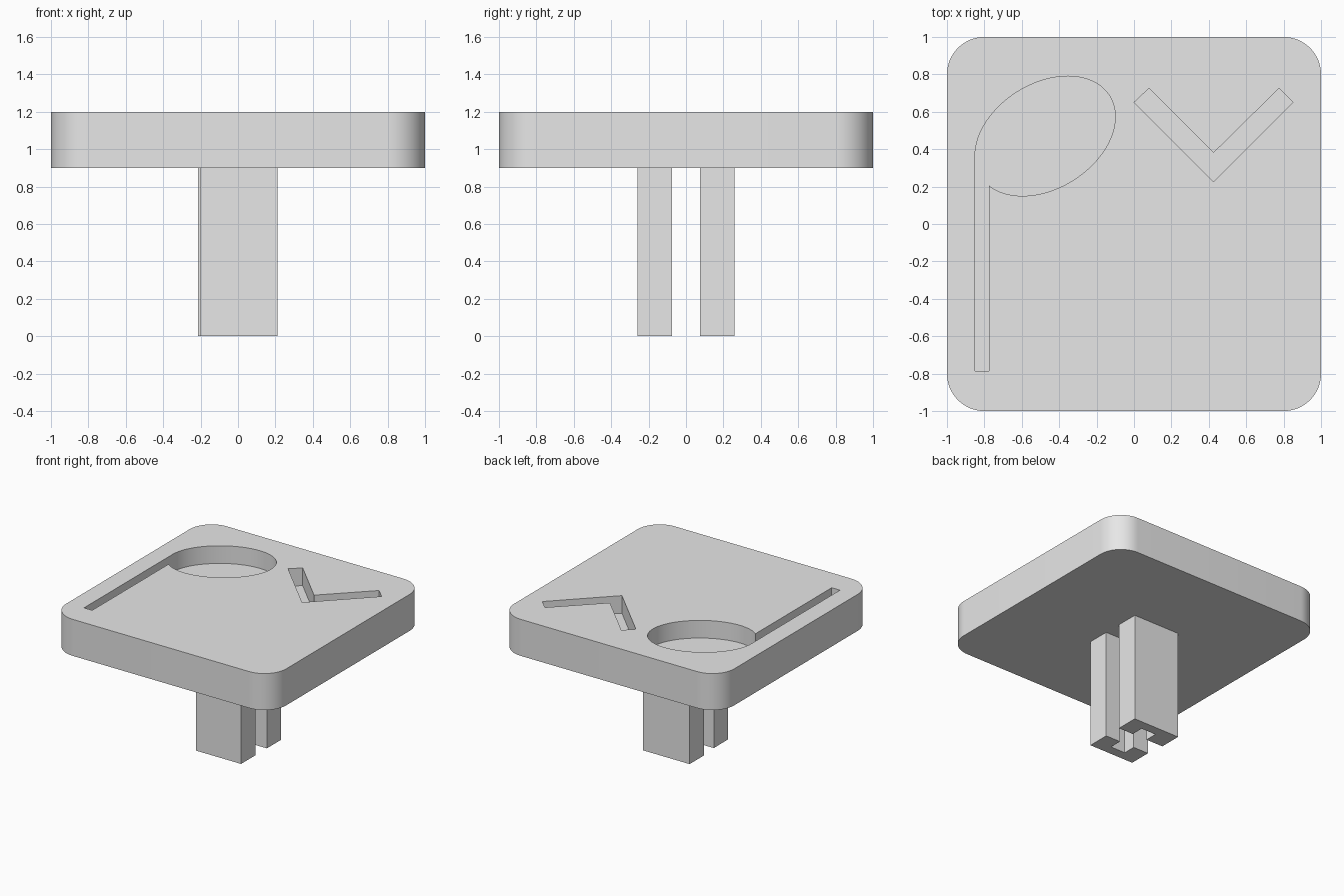
import bpy
import bmesh
from math import pi, cos, sin, radians

cube = bpy.data.objects.get("Cube")
if cube:
    bpy.data.objects.remove(cube, do_unlink=True)

grey = bpy.data.materials.new("light_grey")
grey.use_nodes = True
grey.diffuse_color = (0.8, 0.8, 0.8, 1)
grey.node_tree.nodes["Principled BSDF"].inputs["Base Color"].default_value = (0.8, 0.8, 0.8, 1)

CAP_BOTTOM, CAP_TOP = 0.9, 1.2
POCKET_FLOOR = CAP_TOP - 0.145


def prism(name, outline, z0, z1):
    """Extrude a counter-clockwise outline from z0 up to z1."""
    bm = bmesh.new()
    base = bm.faces.new([bm.verts.new((x, y, z0)) for x, y in outline])
    top = bmesh.ops.extrude_face_region(bm, geom=[base])["geom"]
    verts = [v for v in top if isinstance(v, bmesh.types.BMVert)]
    bmesh.ops.translate(bm, verts=verts, vec=(0, 0, z1 - z0))
    bmesh.ops.recalc_face_normals(bm, faces=bm.faces)
    mesh = bpy.data.meshes.new(name)
    bm.to_mesh(mesh)
    bm.free()
    mesh.materials.append(grey)
    obj = bpy.data.objects.new(name, mesh)
    bpy.context.collection.objects.link(obj)
    return obj


def activate(obj):
    bpy.ops.object.select_all(action='DESELECT')
    obj.select_set(True)
    bpy.context.view_layer.objects.active = obj


def carve(target, cutter):
    """Subtract the cutter, then discard it."""
    cutter.hide_render = True
    mod = target.modifiers.new("carve", 'BOOLEAN')
    mod.operation = 'DIFFERENCE'
    mod.solver = 'EXACT'
    mod.object = cutter
    activate(target)
    bpy.ops.object.modifier_apply(modifier=mod.name)
    bpy.data.objects.remove(cutter, do_unlink=True)


# Cap plate with rounded corners
radius, steps = 0.2, 16
outline = []
for corner, (sx, sy) in enumerate([(1, 1), (-1, 1), (-1, -1), (1, -1)]):
    for i in range(steps + 1):
        a = (corner + i / steps) * pi / 2
        outline.append((sx * (1 - radius) + radius * cos(a),
                        sy * (1 - radius) + radius * sin(a)))
cap = prism("cap_plate", outline, CAP_BOTTOM, CAP_TOP)

# Tilted oval pocket running into a long straight slot
slot_left, slot_right, slot_end = -0.85, -0.775, -0.785
start, count = -pi + 0.6435, 80
oval = [(slot_left, slot_end), (slot_right, slot_end)]
for i in range(count + 1):
    t = start + (pi - start) * i / count
    oval.append((-0.475 + 0.375 * cos(t), 0.47 + 0.32 * sin(t + 0.33)))
carve(cap, prism("oval_cutter", oval, POCKET_FLOOR, CAP_TOP + 0.1))

# Chevron pocket
chevron = [(0, 0.65), (0.425, 0.225), (0.85, 0.65),
           (0.775, 0.725), (0.425, 0.38), (0.08, 0.725)]
carve(cap, prism("chevron_cutter", chevron, POCKET_FLOOR, CAP_TOP + 0.1))

activate(cap)
bpy.ops.object.shade_smooth_by_angle(angle=radians(30))

# Two U-shaped stem halves facing each other across a gap
inner, outer, notch = 0.075, 0.26, 0.18
for name, side, x0 in (("front_stem", -1, -0.2), ("back_stem", 1, -0.215)):
    x1, n0, n1 = 0.21, -0.06, 0.075
    shape = [(x0, inner), (n0, inner), (n0, notch), (n1, notch),
             (n1, inner), (x1, inner), (x1, outer), (x0, outer)]
    prism(name, [(x, side * y) for x, y in shape], 0, CAP_BOTTOM)
